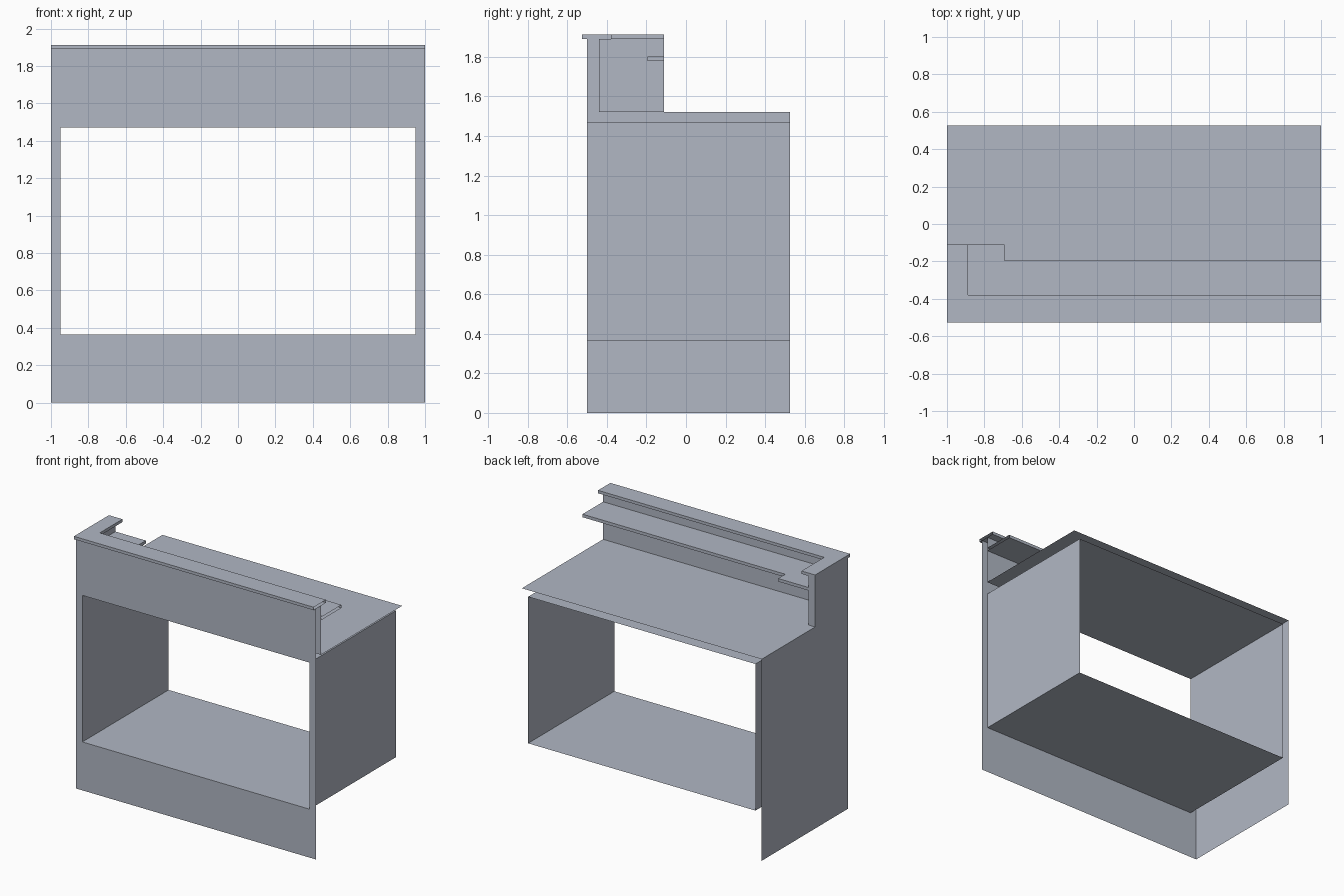
import bpy
import bmesh

cube = bpy.data.objects.get("Cube")
if cube:
    bpy.data.objects.remove(cube, do_unlink=True)

# Single painted finish
GREY = (0.44, 0.475, 0.55, 1.0)
grey = bpy.data.materials.new("plain_grey")
grey.use_nodes = True
grey.diffuse_color = GREY
grey.node_tree.nodes["Principled BSDF"].inputs["Base Color"].default_value = GREY

# Main dimensions
FRONT, BACK, STEP = -0.50, 0.527, -0.11
PARAPET = -0.44          # rear face of the raised front wall
SIDE_IN = -0.945         # inner face of the raised side wall
TOP, RIM = 1.52, 1.89    # worktop and rim heights


def finish(name, bm):
    mesh = bpy.data.meshes.new(name)
    bm.to_mesh(mesh)
    bm.free()
    mesh.materials.append(grey)
    obj = bpy.data.objects.new(name, mesh)
    bpy.context.collection.objects.link(obj)
    return obj


def sheet(name, points):
    """One flat panel."""
    bm = bmesh.new()
    bm.faces.new([bm.verts.new(p) for p in points])
    return finish(name, bm)


def loft(name, first, second, closed=True):
    """Band of quads between two matching outlines."""
    bm = bmesh.new()
    a = [bm.verts.new(p) for p in first]
    b = [bm.verts.new(p) for p in second]
    n = len(a)
    for i in range(n if closed else n - 1):
        j = (i + 1) % n
        bm.faces.new((a[i], a[j], b[j], b[i]))
    return finish(name, bm)


def slab(name, outline, low, high):
    """Flat outline with thickness, left open where it meets the next unit."""
    bm = bmesh.new()
    face = bm.faces.new([bm.verts.new((x, y, low)) for x, y in outline])
    extruded = bmesh.ops.extrude_face_region(bm, geom=[face], use_keep_orig=True)
    moved = [g for g in extruded["geom"] if isinstance(g, bmesh.types.BMVert)]
    bmesh.ops.translate(bm, verts=moved, vec=(0, 0, high - low))
    bmesh.ops.recalc_face_normals(bm, faces=bm.faces[:])
    ends = [f for f in bm.faces if all(v.co.x > 0.999 for v in f.verts)]
    bmesh.ops.delete(bm, geom=ends, context="FACES_ONLY")
    return finish(name, bm)


def rectangle(half, low, high, y):
    return [(-half, y, low), (half, y, low), (half, y, high), (-half, y, high)]


# Front panel with its large opening, and the tunnel lining behind it
opening = rectangle(0.948, 0.365, 1.47, FRONT)
loft("front_panel", rectangle(1, 0, RIM, FRONT), opening)
loft("opening_lining", opening, [(x, BACK, z) for x, y, z in opening])

# Stepped side panel
side = [(FRONT, 0), (FRONT, RIM), (STEP, RIM), (STEP, TOP), (BACK, TOP), (BACK, 0)]
sheet("side_panel", [(-1, y, z) for y, z in side])

# Inner faces of the raised front and side walls
path = [(1, PARAPET), (SIDE_IN, PARAPET), (SIDE_IN, STEP), (-1, STEP)]
loft("raised_wall_lining", [(x, y, TOP) for x, y in path],
     [(x, y, RIM) for x, y in path], closed=False)

# Worktop sheet fitted around the raised walls
worktop = path[::-1] + [(1, BACK), (-1, BACK)]
sheet("worktop", [(x, y, TOP) for x, y in worktop])

# Rim cap turning the corner
slab("rim_cap", [(-1, -BACK), (1, -BACK), (1, -0.38), (-0.887, -0.38),
                 (-0.887, STEP), (-1, STEP)], RIM, 1.912)

# Inner shelf with a deeper corner
slab("inner_shelf", [(SIDE_IN, PARAPET), (1, PARAPET), (1, -0.195), (-0.692, -0.195),
                     (-0.692, STEP), (SIDE_IN, STEP)], 1.78, 1.803)
